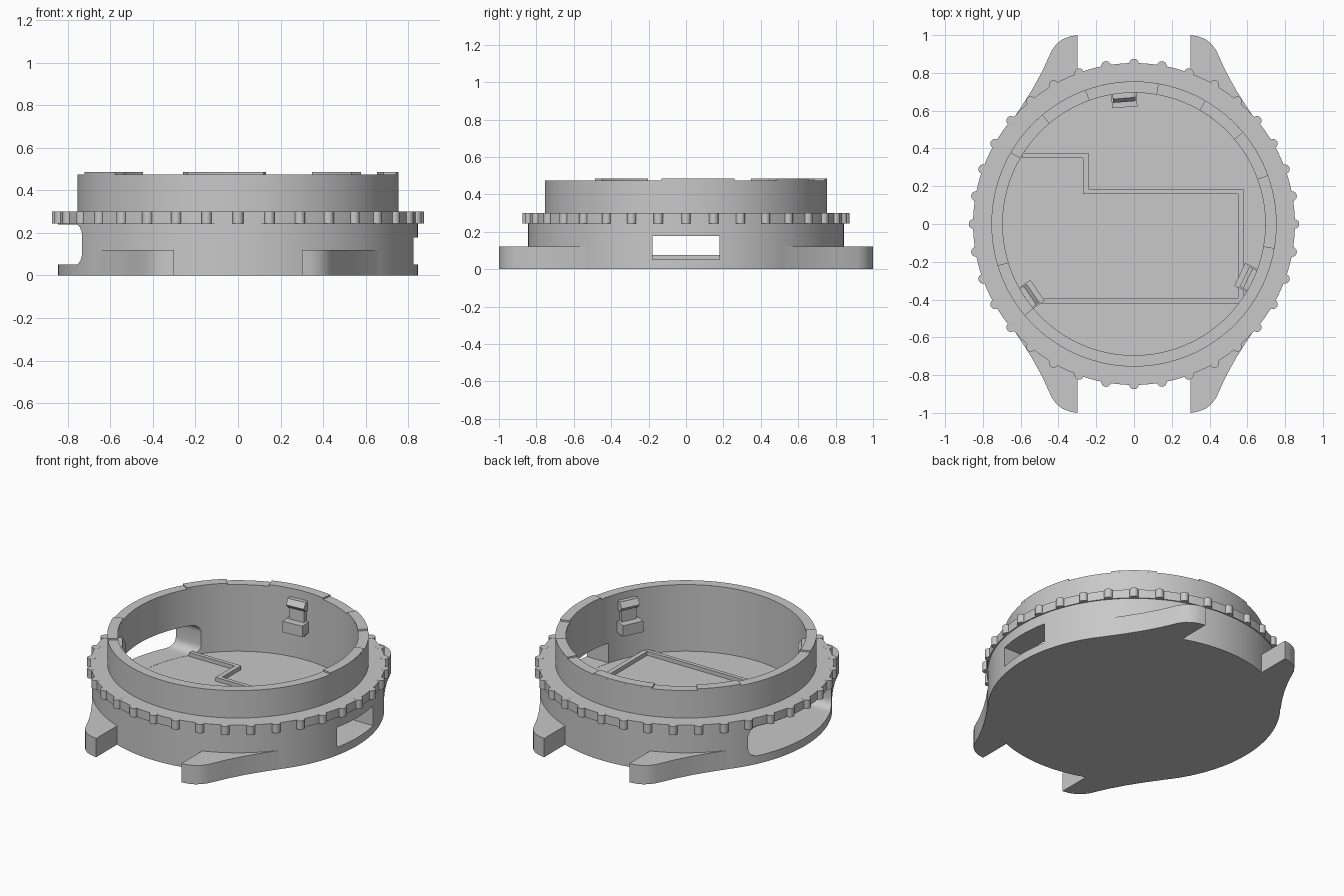
import bpy, bmesh
from math import sin, cos, pi, radians
from mathutils import Matrix

cube = bpy.data.objects.get("Cube")
if cube:
    bpy.data.objects.remove(cube, do_unlink=True)

grey = bpy.data.materials.new("case grey")
grey.use_nodes = True
grey.diffuse_color = (0.58, 0.58, 0.58, 1)
grey.node_tree.nodes["Principled BSDF"].inputs["Base Color"].default_value = grey.diffuse_color


def finish(bm, name, smooth=False):
    bmesh.ops.recalc_face_normals(bm, faces=bm.faces)
    mesh = bpy.data.meshes.new(name)
    bm.to_mesh(mesh)
    bm.free()
    mesh.materials.append(grey)
    ob = bpy.data.objects.new(name, mesh)
    bpy.context.collection.objects.link(ob)
    if smooth:
        shade(ob)
    return ob


def shade(ob):
    bpy.ops.object.select_all(action='DESELECT')
    ob.select_set(True)
    bpy.context.view_layer.objects.active = ob
    bpy.ops.object.shade_smooth_by_angle(angle=radians(30))


def add_prism(bm, outline, offset, matrix=Matrix()):
    """Extrude a closed outline of 3D points along an offset."""
    face = bm.faces.new([bm.verts.new(matrix @ Matrix.Translation(p).translation) for p in outline])
    new = bmesh.ops.extrude_face_region(bm, geom=[face])["geom"]
    shift = matrix.to_3x3() @ Matrix.Translation(offset).translation
    bmesh.ops.translate(bm, verts=[g for g in new if isinstance(g, bmesh.types.BMVert)], vec=shift)


def add_box(bm, x0, x1, y0, y1, z0, z1, matrix=Matrix()):
    add_prism(bm, [(x0, y0, z0), (x1, y0, z0), (x1, y1, z0), (x0, y1, z0)], (0, 0, z1 - z0), matrix)


def rounded_slot(name, x0, x1, half, z0, z1, r):
    """Rounded opening running along x, used as a cutter."""
    corners = [(half - r, z1 - r, 0), (r - half, z1 - r, 90), (r - half, z0 + r, 180), (half - r, z0 + r, 270)]
    outline = [(x0, y + r * cos(radians(a + d)), z + r * sin(radians(a + d)))
               for y, z, a in corners for d in range(0, 91, 15)]
    bm = bmesh.new()
    add_prism(bm, outline, (x1 - x0, 0, 0))
    return finish(bm, name)


# Case: one turned profile with floor, wall, bezel step and upper collar
FLOOR, INNER, OUTER = 0.05, 0.695, 0.755
profile = [(0, 0), (0.845, 0), (0.845, 0.245), (0.852, 0.245), (0.852, 0.3), (OUTER, 0.3),
           (OUTER, 0.475), (INNER, 0.475), (INNER, FLOOR), (0, FLOOR)]
STEPS = 144
bm = bmesh.new()
rings = []
for r, z in profile:
    if r == 0:
        rings.append([bm.verts.new((0, 0, z))] * STEPS)
    else:
        rings.append([bm.verts.new((r * cos(2 * pi * i / STEPS), r * sin(2 * pi * i / STEPS), z))
                      for i in range(STEPS)])
for lower, upper in zip(rings, rings[1:]):
    for i in range(STEPS):
        j = (i + 1) % STEPS
        quad = [lower[i], lower[j], upper[j], upper[i]]
        bm.faces.new(list(dict.fromkeys(quad)))
case = finish(bm, "case")

# Side openings: wide rounded one on -x, small slot on +x
wide = rounded_slot("wide_cutter", -1, -0.4, 0.42, FLOOR + 0.001, 0.24, 0.055)
bm = bmesh.new()
add_box(bm, 0.5, 1, -0.18, 0.18, FLOOR + 0.001, 0.178)
slot = finish(bm, "slot_cutter")
bpy.context.view_layer.objects.active = case
for cutter in (wide, slot):
    cutter.hide_render = True
    mod = case.modifiers.new("opening", 'BOOLEAN')
    mod.operation, mod.solver, mod.object = 'DIFFERENCE', 'EXACT', cutter
    bpy.ops.object.modifier_apply(modifier=mod.name)
    bpy.data.objects.remove(cutter, do_unlink=True)
shade(case)

# Bezel grips
bm = bmesh.new()
for i in range(36):
    a = radians(10 * i)
    place = Matrix.Translation((0.85 * cos(a), 0.85 * sin(a), 0.2725))
    bmesh.ops.create_cone(bm, cap_ends=True, segments=20, radius1=0.025, radius2=0.025,
                          depth=0.056, matrix=place)
finish(bm, "bezel_grips", True)

# Strap lugs, mirrored to four corners
lug = [(0.3, 0.7), (0.3, 1), (0.34, 0.993), (0.38, 0.977), (0.41, 0.953), (0.435, 0.92),
       (0.485, 0.81), (0.54, 0.71), (0.6, 0.615), (0.66, 0.53), (0.5, 0.5)]
for end, sy in (("front", -1), ("back", 1)):
    for side, sx in (("left", 1), ("right", -1)):
        bm = bmesh.new()
        add_prism(bm, [(sx * x, sy * y, 0) for x, y in lug], (0, 0, 0.12))
        finish(bm, f"{end}_{side}_lug", True)

# Raised pads on the collar rim
bm = bmesh.new()
for start, end in ((80, 110), (40, 60), (-10, 20), (130, 150), (197, 220)):
    angles = [radians(start + (end - start) * k / 10) for k in range(11)]
    arc = [(OUTER * cos(a), OUTER * sin(a), 0.474) for a in angles]
    arc += [(INNER * cos(a), INNER * sin(a), 0.474) for a in reversed(angles)]
    add_prism(bm, arc, (0, 0, 0.011))
finish(bm, "rim_pads", True)

# Low locating ridge on the floor
bm = bmesh.new()
for x0, x1, y0, y1 in ((-0.59, -0.24, 0.35, 0.375), (-0.27, -0.24, 0.16, 0.375), (-0.27, 0.58, 0.16, 0.185),
                       (0.55, 0.58, -0.42, 0.185), (-0.56, 0.58, -0.42, -0.395)):
    add_box(bm, x0, x1, y0, y1, FLOOR - 0.01, 0.075)
finish(bm, "floor_ridge")

# Three inner clips: back plate, lower ledge and upper lip
for n, angle in enumerate((94.5, 214.5, 334.5)):
    turn = Matrix.Rotation(radians(angle), 4, 'Z')
    bm = bmesh.new()
    add_box(bm, 0.668, 0.71, -0.05, 0.05, 0.21, 0.43, turn)
    add_box(bm, 0.62, 0.7, -0.067, 0.067, 0.23, 0.3, turn)
    add_prism(bm, [(0.7, -0.06, 0.37), (0.67, -0.06, 0.37), (0.648, -0.06, 0.395),
                   (0.67, -0.06, 0.43), (0.7, -0.06, 0.43)], (0, 0.12, 0), turn)
    finish(bm, f"inner_clip_{n + 1}")
